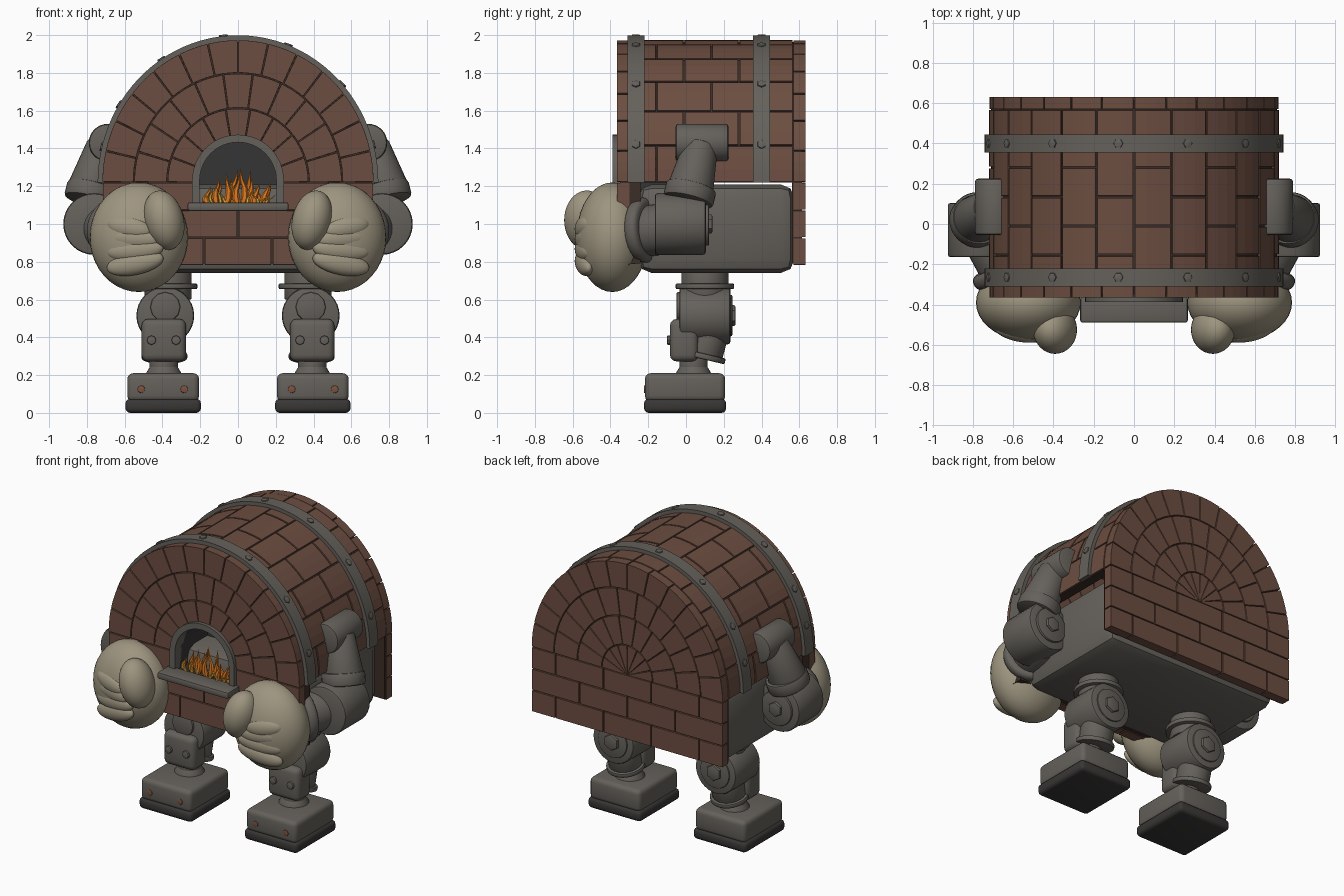
import bpy, bmesh, math, random
from mathutils import Vector, Matrix

random.seed(4)
if "Cube" in bpy.data.objects:
    bpy.data.objects.remove(bpy.data.objects["Cube"])


def material(name, *rgb):
    m = bpy.data.materials.new(name)
    m.use_nodes = True
    m.diffuse_color = (*rgb, 1)
    bsdf = m.node_tree.nodes["Principled BSDF"]
    bsdf.inputs["Base Color"].default_value = (*rgb, 1)
    bsdf.inputs["Roughness"].default_value = 0.8
    return m


BRICK = material("brick brown", 0.15, 0.075, 0.052)
MORTAR = material("dark mortar", 0.045, 0.026, 0.02)
IRON = material("warm grey iron", 0.13, 0.12, 0.105)
RUBBER = material("dark rubber", 0.04, 0.038, 0.036)
SOOT = material("soot", 0.035, 0.035, 0.035)
CLAY = material("pale clay", 0.34, 0.3, 0.215)
ORANGE = material("flame orange", 0.75, 0.2, 0.015)
YELLOW = material("flame yellow", 0.9, 0.48, 0.06)
RUST = material("rust", 0.2, 0.085, 0.05)


def finish(name, bm, mat, smooth=True):
    bmesh.ops.recalc_face_normals(bm, faces=bm.faces)
    mesh = bpy.data.meshes.new(name)
    bm.to_mesh(mesh)
    bm.free()
    mesh.materials.append(mat)
    ob = bpy.data.objects.new(name, mesh)
    bpy.context.collection.objects.link(ob)
    if smooth:
        for other in bpy.context.selected_objects:
            other.select_set(False)
        ob.select_set(True)
        bpy.context.view_layer.objects.active = ob
        bpy.ops.object.shade_smooth_by_angle(angle=math.radians(35))
    return ob


def bevel_sharp(bm, width, segments):
    if width:
        edges = [e for e in bm.edges if e.calc_face_angle(0) > 1.2]
        bmesh.ops.bevel(bm, geom=edges, offset=width, segments=segments,
                        affect='EDGES', profile=0.5, clamp_overlap=True)


def box(name, centre, size, mat, bevel=0.0, segments=2):
    bm = bmesh.new()
    bmesh.ops.create_cube(bm, size=1, matrix=Matrix.Translation(centre) @ Matrix.Diagonal((*size, 1)))
    bevel_sharp(bm, bevel, segments)
    return finish(name, bm, mat)


def cylinder(name, p0, p1, r0, mat, r1=None, sides=32, bevel=0.008, segments=2):
    p0, p1 = Vector(p0), Vector(p1)
    d = p1 - p0
    bm = bmesh.new()
    bmesh.ops.create_cone(bm, cap_ends=True, segments=sides, radius1=r0,
                          radius2=r0 if r1 is None else r1, depth=d.length)
    bevel_sharp(bm, bevel, segments)
    bm.transform(Matrix.Translation((p0 + p1) / 2) @ d.to_track_quat('Z', 'Y').to_matrix().to_4x4())
    return finish(name, bm, mat)


def ellipsoid(name, centre, radii, mat, axis=(0, 0, 1)):
    bm = bmesh.new()
    turn = Vector(axis).to_track_quat('Z', 'Y').to_matrix().to_4x4()
    bmesh.ops.create_uvsphere(bm, u_segments=36, v_segments=20, radius=1,
                              matrix=Matrix.Translation(centre) @ turn @ Matrix.Diagonal((*radii, 1)))
    return finish(name, bm, mat)


def strip(bm, inner, outer, y0, y1):
    """Solid between two (x, z) outlines, running from y0 to y1."""
    rows = [[bm.verts.new(p) for p in ((a, y0, b), (c, y0, d), (c, y1, d), (a, y1, b))]
            for (a, b), (c, d) in zip(inner, outer)]
    for r, s in zip(rows, rows[1:]):
        for i in range(4):
            j = (i + 1) % 4
            bm.faces.new((r[i], r[j], s[j], s[i]))
    bm.faces.new(rows[0])
    bm.faces.new(rows[-1])


def vault(r, a):
    return (0.72 * r * math.cos(a), 1.22 + 0.755 * r * math.sin(a))


def arc(bm, r0, r1, a0, a1, y0, y1, steps=3):
    angles = [a0 + (a1 - a0) * i / steps for i in range(steps + 1)]
    strip(bm, [vault(r0, a) for a in angles], [vault(r1, a) for a in angles], y0, y1)


def slab(bm, x0, x1, z0, z1, y0, y1):
    strip(bm, [(x0, z0), (x1, z0)], [(x0, z1), (x1, z1)], y0, y1)


def brick_ring(bm, r0, r1, count, y0, y1):
    step, gap = math.pi / count, 0.005 / max(r1, 0.3)
    for i in range(count):
        arc(bm, r0 + 0.005, r1 - 0.003, i * step + gap, (i + 1) * step - gap, y0, y1)


def brick_courses(bm, y0, y1, opening):
    h = 0.44 / 3
    for k in range(3):
        shift = 0 if k == 1 else -0.18
        cuts = [min(max(-0.72 + shift + 0.36 * i, -0.72), 0.72) for i in range(6)]
        spans = list(zip(cuts, cuts[1:]))
        if opening and k == 2:
            spans = [(-0.72, -0.47), (-0.47, -0.22), (0.22, 0.47), (0.47, 0.72)]
        for a, b in spans:
            if b - a > 0.02:
                slab(bm, a + 0.004, b - 0.004, 0.78 + k * h + 0.004, 0.78 + (k + 1) * h - 0.003, y0, y1)


# Brickwork: vault, front face, back face and lower courses
bm = bmesh.new()
ROWS = 12
for i in range(ROWS):
    a, step = i * math.pi / ROWS, math.pi / ROWS
    cuts = [-0.3, -0.01, 0.28, 0.57] if i % 2 else [-0.3, -0.155, 0.135, 0.425, 0.57]
    for y0, y1 in zip(cuts, cuts[1:]):
        arc(bm, 0.95, 1, a + 0.006, a + step - 0.006, y0 + 0.005, y1 - 0.005)
RINGS = ((0.265, 0.52, 9), (0.52, 0.765, 11), (0.765, 1.0, 14))
for r0, r1, count in RINGS:
    brick_ring(bm, max(r0, 0.29), r1, count, -0.365, -0.3)
    brick_ring(bm, r0, r1, count, 0.57, 0.632)
brick_ring(bm, 0.0, 0.265, 8, 0.57, 0.632)
brick_courses(bm, -0.365, -0.3, True)
brick_courses(bm, 0.57, 0.632, False)
bricks = finish("bricks", bm, BRICK, smooth=False)
mod = bricks.modifiers.new("worn_edges", 'BEVEL')
mod.width, mod.segments, mod.limit_method, mod.angle_limit = 0.005, 1, 'ANGLE', math.radians(40)

# Mortar behind the bricks
bm = bmesh.new()
arc(bm, 0.9, 0.985, 0, math.pi, -0.32, 0.59, 48)
arc(bm, 0.29, 0.985, 0, math.pi, -0.35, -0.31, 48)
arc(bm, 0.01, 0.985, 0, math.pi, 0.58, 0.615, 48)
slab(bm, -0.71, 0.71, 0.79, 1.22, 0.56, 0.615)
slab(bm, -0.71, 0.71, 0.79, 1.07, -0.35, -0.24)
for s in (-1, 1):
    slab(bm, s * 0.22, s * 0.71, 1.07, 1.22, -0.35, -0.24)
finish("mortar", bm, MORTAR)

# Iron tub under the vault
box("tub", (0, 0.16, 0.975), (1.32, 0.83, 0.47), IRON, 0.075, 2)

# Hoops and their bolts
for label, y in (("front", -0.265), ("back", 0.4)):
    bm = bmesh.new()
    arc(bm, 0.99, 1.032, 0, math.pi, y - 0.045, y + 0.045, 48)
    bevel_sharp(bm, 0.012, 2)
    finish(label + "_hoop", bm, IRON)
    for n, deg in enumerate((15, 42, 69, 96, 123, 148, 166)):
        a = math.radians(deg)
        (x0, z0), (x1, z1) = vault(1.0, a), vault(1.042, a)
        cylinder(f"{label}_hoop_bolt_{n}", (x0, y, z0), (x1, y, z1), 0.024, IRON, sides=6, bevel=0.004)


# Oven mouth: frame, sooty chamber and sill
def mouth(r, base):
    turn = [math.pi * i / 24 for i in range(25)]
    return [(r, base)] + [(r * math.cos(a), 1.23 + r * math.sin(a)) for a in turn] + [(-r, base)]


bm = bmesh.new()
strip(bm, mouth(0.203, 1.09), mouth(0.243, 1.09), -0.388, -0.3)
bevel_sharp(bm, 0.012, 2)
finish("mouth_frame", bm, IRON)
bm = bmesh.new()
strip(bm, mouth(0.203, 1.08), mouth(0.22, 1.08), -0.35, -0.02)
strip(bm, mouth(0.005, 1.08), mouth(0.22, 1.08), -0.04, -0.02)
slab(bm, -0.21, 0.21, 1.06, 1.1, -0.35, -0.02)
finish("chamber", bm, SOOT)
box("sill", (0, -0.425, 1.092), (0.535, 0.13, 0.046), IRON, 0.012, 2)


# Flames: bent, tapering tongues
def flames(name, mat, count, y, low, high, width):
    bm = bmesh.new()
    for i in range(count):
        x = -0.155 + 0.31 * i / (count - 1)
        height = random.uniform(low, high) * (1 - 2.2 * abs(x))
        sway, lean = random.uniform(-0.02, 0.02), random.uniform(-0.03, 0.03)
        yy, rings = y + random.uniform(-0.02, 0.03), []
        for t, w in ((0, 0.8), (0.2, 1), (0.45, 0.8), (0.7, 0.45), (1, 0.02)):
            cx = x + sway * math.sin(t * 5) + lean * t
            rings.append([bm.verts.new((cx + width * w * math.cos(k * math.pi / 3),
                                        yy + 0.7 * width * w * math.sin(k * math.pi / 3),
                                        1.1 + height * t)) for k in range(6)])
        for r, q in zip(rings, rings[1:]):
            for k in range(6):
                bm.faces.new((r[k], r[(k + 1) % 6], q[(k + 1) % 6], q[k]))
    finish(name, bm, mat)


flames("outer_flames", ORANGE, 15, -0.33, 0.13, 0.21, 0.02)
flames("inner_flames", YELLOW, 11, -0.36, 0.06, 0.14, 0.011)

# Limbs, built once per side
for side, s in (("left", 1), ("right", -1)):
    def at(x, y, z):
        return Vector((s * x, y, z))

    def rod(part, p0, p1, r, mat=IRON, **kw):
        cylinder(f"{side}_{part}", at(*p0), at(*p1), r, mat, **kw)

    # Arm
    rod("shoulder", (0.69, -0.055, 1.43), (0.69, 0.225, 1.43), 0.1, bevel=0.015)
    rod("upper_arm", (0.71, 0.08, 1.42), (0.785, 0.02, 1.17), 0.09, r1=0.125)
    rod("upper_arm_collar", (0.77, 0.03, 1.2), (0.79, 0.01, 1.12), 0.135, bevel=0.015)
    rod("elbow", (0.762, -0.165, 1.0), (0.762, 0.105, 1.0), 0.163, bevel=0.015)
    rod("elbow_cap", (0.762, 0.1, 1.0), (0.762, 0.122, 1.0), 0.115)
    rod("elbow_bolt", (0.762, 0.11, 1.0), (0.762, 0.14, 1.0), 0.05, sides=6)
    rod("forearm", (0.72, -0.06, 0.98), (0.58, -0.32, 0.95), 0.135)
    rod("cuff", (0.66, -0.19, 0.97), (0.625, -0.255, 0.965), 0.172, bevel=0.03, segments=4)

    # Hand
    ellipsoid(side + "_palm", at(0.525, -0.39, 0.93), (0.26, 0.19, 0.29), CLAY)
    ellipsoid(side + "_thumb", at(0.392, -0.525, 1.02), (0.12, 0.105, 0.16), CLAY, at(0.25, 0, 1))
    for n, (z0, z1, x1) in enumerate(((1.0, 0.96, 0.47), (0.935, 0.915, 0.43),
                                      (0.85, 0.875, 0.41), (0.765, 0.82, 0.41))):
        a, b = at(0.68, -0.515, z0), at(x1, -0.56, z1)
        ellipsoid(f"{side}_finger_{n}", (a + b) / 2, (0.046, 0.062, (b - a).length / 2 + 0.015), CLAY, b - a)

    # Leg
    rod("hip", (0.37, 0.1, 0.6), (0.37, 0.1, 0.76), 0.125)
    rod("hip_collar", (0.37, 0.1, 0.655), (0.37, 0.1, 0.685), 0.155)
    rod("knee", (0.385, -0.035, 0.515), (0.385, 0.235, 0.515), 0.153, bevel=0.015)
    rod("knee_cap", (0.385, 0.23, 0.515), (0.385, 0.245, 0.515), 0.11)
    rod("knee_bolt", (0.385, 0.235, 0.515), (0.385, 0.262, 0.515), 0.055, sides=6)
    rod("knee_front_cap", (0.385, -0.05, 0.56), (0.385, -0.02, 0.56), 0.08, sides=12)
    rod("lower_leg", (0.39, 0.13, 0.46), (0.39, 0.085, 0.29), 0.105)
    rod("lower_leg_rim", (0.39, 0.092, 0.315), (0.39, 0.085, 0.285), 0.122)
    box(side + "_shin_guard", at(0.393, -0.01, 0.385), (0.235, 0.15, 0.225), IRON, 0.035, 3)
    for n, dx in enumerate((-0.065, 0.065)):
        rod(f"shin_bolt_{n}", (0.393 + dx, -0.07, 0.385), (0.393 + dx, -0.1, 0.385), 0.025, sides=8, bevel=0.005)
        rod(f"foot_rivet_{n}", (0.398 + dx * 1.75, -0.2, 0.125), (0.398 + dx * 1.75, -0.222, 0.125),
            0.02, RUST, sides=12, bevel=0.003)
    rod("ankle", (0.393, 0.04, 0.2), (0.393, 0.04, 0.31), 0.075)
    rod("ankle_base", (0.393, 0.04, 0.2), (0.393, 0.04, 0.25), 0.1, r1=0.07)
    box(side + "_foot", at(0.396, -0.005, 0.135), (0.38, 0.425, 0.15), IRON, 0.03, 3)
    box(side + "_sole", at(0.396, -0.005, 0.037), (0.4, 0.435, 0.074), RUBBER, 0.025, 3)
